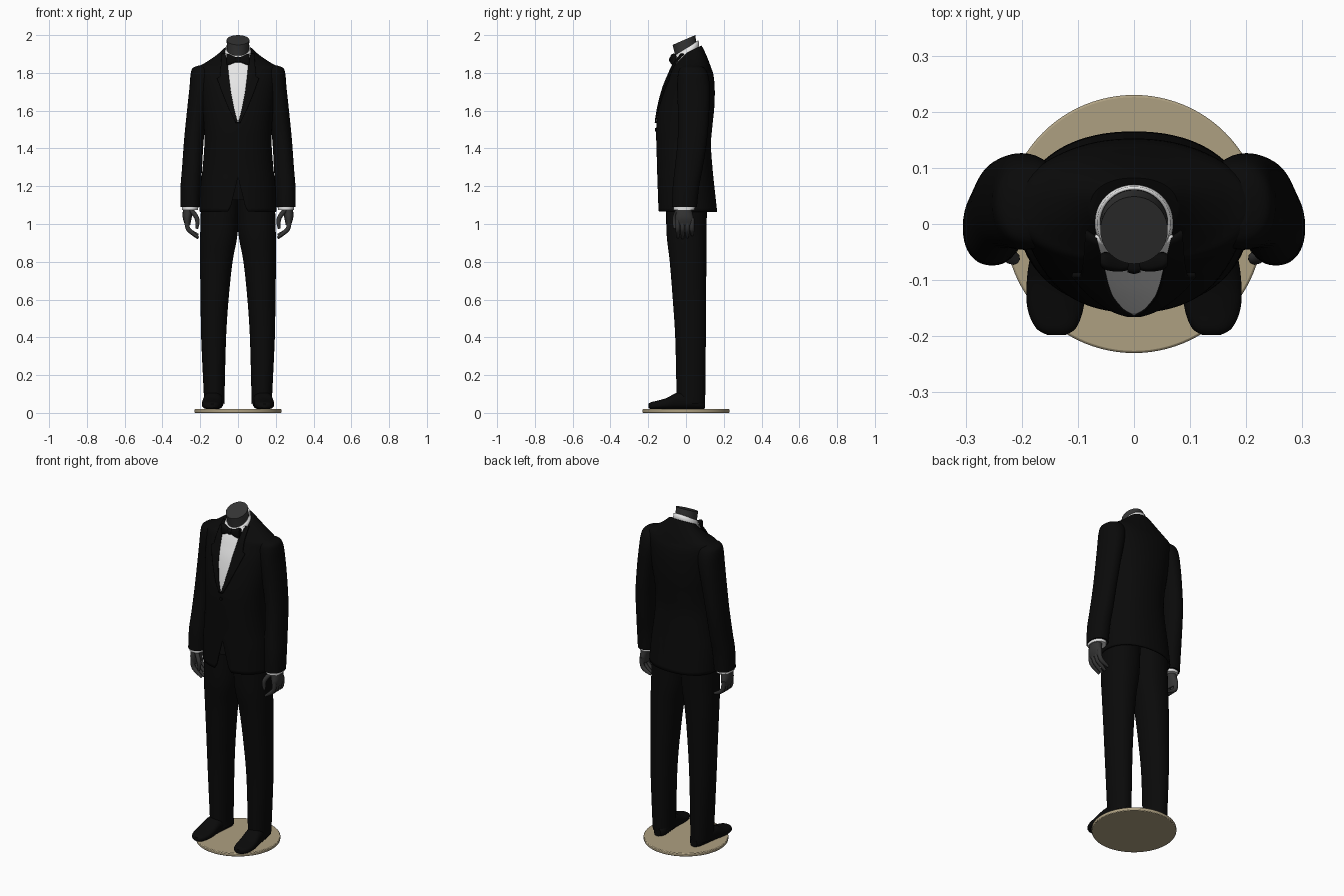
import bpy, bmesh, math
from mathutils import Vector

cube = bpy.data.objects.get("Cube")
if cube:
    bpy.data.objects.remove(cube, do_unlink=True)


def material(name, rgb):
    m = bpy.data.materials.new(name)
    m.use_nodes = True
    m.diffuse_color = (*rgb, 1)
    m.node_tree.nodes["Principled BSDF"].inputs["Base Color"].default_value = (*rgb, 1)
    return m


BLACK = material("black cloth", (0.003, 0.003, 0.003))
WHITE = material("white shirt", (0.8, 0.8, 0.8))
GREY = material("dark grey skin", (0.035, 0.035, 0.035))
BEIGE = material("beige base", (0.42, 0.35, 0.22))


def smooth(ob, angle=40):
    bpy.ops.object.select_all(action='DESELECT')
    ob.select_set(True)
    bpy.context.view_layer.objects.active = ob
    bpy.ops.object.shade_smooth_by_angle(angle=math.radians(angle))


def finish(bm, name, mat, thickness=0, offset=-1):
    bmesh.ops.recalc_face_normals(bm, faces=bm.faces)
    me = bpy.data.meshes.new(name)
    bm.to_mesh(me)
    bm.free()
    me.materials.append(mat)
    ob = bpy.data.objects.new(name, me)
    bpy.context.collection.objects.link(ob)
    smooth(ob)
    if thickness:
        mod = ob.modifiers.new("thickness", 'SOLIDIFY')
        mod.thickness, mod.offset = thickness, offset
    return ob


def resample(rows, sub=5):
    """Smooth curve through every column of a section table."""
    out = []
    for i in range(len(rows) - 1):
        p0, p1, p2 = rows[max(i - 1, 0)], rows[i], rows[i + 1]
        p3 = rows[min(i + 2, len(rows) - 1)]
        for k in range(sub):
            t = k / sub
            out.append([b + 0.5 * t * (c - a + t * (2*a - 5*b + 4*c - d + t * (3*(b - c) + d - a)))
                        for a, b, c, d in zip(p0, p1, p2, p3)])
    return out + [list(rows[-1])]


def loft(name, rows, mat, axis="z", n=2.2, seg=40, side=1, caps=(True, True),
         sub=5, thickness=0, shape=None):
    """Rows: position along axis, centre a, b, radius a, b, optional shear."""
    bm = bmesh.new()
    rings = []
    for row in resample(rows, sub):
        t, a, b, ra, rb = row[:5]
        shear = row[5] if len(row) > 5 else 0
        ring = []
        for k in range(seg):
            ang = 2 * math.pi * k / seg
            c, s = math.cos(ang), math.sin(ang)
            u = a + ra * math.copysign(abs(c) ** (2 / n), c)
            v = b + rb * math.copysign(abs(s) ** (2 / n), s)
            w = t + shear * (v - b)
            p = {"z": (u, v, w), "y": (u, w, v), "x": (w, u, v)}[axis]
            p = shape(*p) if shape else p
            ring.append(bm.verts.new((p[0] * side, p[1], p[2])))
        rings.append(ring)
    for r0, r1 in zip(rings, rings[1:]):
        for k in range(seg):
            j = (k + 1) % seg
            bm.faces.new((r0[k], r0[j], r1[j], r1[k]))
    for ring, cap in zip((rings[0], rings[-1]), caps):
        if cap:
            bm.faces.new(ring)
    return finish(bm, name, mat, thickness)


# Jacket body: height, half width, front y, back y, shear
BODY = [(1.065, .205, -.148, .165, 0), (1.2, .198, -.152, .15, 0), (1.3, .187, -.153, .14, 0),
        (1.42, .178, -.157, .132, 0), (1.52, .18, -.157, .14, 0), (1.62, .19, -.143, .15, 0),
        (1.72, .2, -.118, .152, 0), (1.79, .21, -.09, .145, 0), (1.83, .212, -.072, .132, 0),
        (1.855, .17, -.058, .12, .1), (1.89, .115, -.037, .1, .3), (1.92, .078, -.02, .082, .5)]
body_rows = [(z, 0, (f + b) / 2, w, (b - f) / 2, s) for z, w, f, b, s in BODY]


def cutaway(x, y, z):
    """Part the front edges below the button."""
    if y < 0 and z < 1.28:
        lift = 0.85 * max(0, 1 - abs(x) / 0.045)
        z = 1.28 - (1.28 - z) * (1 - lift)
    return x, y, z


loft("jacket_body", body_rows, BLACK, seg=80, caps=(False, True), thickness=0.008, shape=cutaway)

dense = resample(body_rows)


def chest_y(x, z):
    for r0, r1 in zip(dense, dense[1:]):
        if z <= r1[0]:
            break
    t = (z - r0[0]) / (r1[0] - r0[0])
    cy, w, d = [r0[i] + t * (r1[i] - r0[i]) for i in (2, 3, 4)]
    return cy - d * max(0, 1 - min(1, abs(x) / w) ** 2.2) ** (1 / 2.2)


def patch(name, rows, mat, lift, thickness, side=1, cols=10, sub=5):
    """Thin plate laid on the chest; rows: height, x from, x to."""
    bm = bmesh.new()
    grid = []
    for r0, r1 in zip(rows, rows[1:]):
        last = r1 is rows[-1]
        for k in range(sub + last):
            z, xa, xb = [p + (q - p) * k / sub for p, q in zip(r0, r1)]
            xs = [xa + (xb - xa) * i / cols for i in range(cols + 1)]
            grid.append([bm.verts.new((x * side, chest_y(x, z) - lift, z)) for x in xs])
    for g0, g1 in zip(grid, grid[1:]):
        for i in range(cols):
            bm.faces.new((g0[i], g0[i + 1], g1[i + 1], g1[i]))
    return finish(bm, name, mat, thickness, 0)


# Shirt front and lapels
LAPEL = [(1.535, .0, .012), (1.6, .018, .045), (1.7, .038, .085), (1.77, .047, .11),
         (1.78, .048, .095), (1.84, .054, .09), (1.9, .066, .085)]
patch("shirt_front", [(z, -a - .003, a + .003) for z, a, b in LAPEL], WHITE, .003, .006, cols=20)
for side, label in ((1, "left"), (-1, "right")):
    patch(label + "_lapel", LAPEL, BLACK, .006, .008, side)

# Button
loft("jacket_button", [(-.165, 0, 1.5, .009, .009), (-.15, 0, 1.5, .009, .009)],
     BLACK, axis="y", n=2, seg=20, sub=1)

# Neck and shirt collar
loft("neck", [(1.86, 0, .012, .062, .06, .5), (1.92, 0, 0, .059, .058, .45),
              (1.974, 0, -.011, .06, .06, .43)], GREY, n=2)
loft("shirt_collar", [(1.88, 0, .004, .073, .068, .6), (1.931, 0, .002, .066, .065, .62)],
     WHITE, n=2, caps=(False, False), sub=2, thickness=.006)

# Bow tie
for side, label in ((1, "left"), (-1, "right")):
    loft(label + "_bow", [(.004, -.07, 1.87, .01, .012), (.025, -.07, 1.87, .015, .019),
                          (.05, -.066, 1.871, .016, .03), (.06, -.064, 1.871, .011, .029)],
         BLACK, axis="x", n=3, seg=28, side=side)
loft("bow_knot", [(-.012, -.073, 1.87, .013, .013), (0, -.073, 1.87, .016, .016),
                  (.012, -.073, 1.87, .013, .013)], BLACK, axis="x", n=3, seg=24)

SLEEVE = [(1.09, .253, -.008, .052, .066), (1.2, .25, 0, .054, .07), (1.3, .243, .015, .053, .074),
          (1.45, .233, .034, .052, .078), (1.6, .215, .04, .055, .083), (1.72, .197, .04, .06, .086),
          (1.79, .188, .037, .063, .08), (1.825, .185, .033, .055, .065), (1.84, .18, .03, .025, .035)]
CUFF = [(1.075, .254, -.01, .043, .056), (1.11, .254, -.01, .045, .058)]
PALM = [(1.12, .256, -.01, .03, .038), (1.07, .264, -.01, .028, .042),
        (1.03, .269, -.008, .023, .048), (.995, .266, -.006, .014, .045)]
LEG = [(.05, .124, .026, .054, .074), (.1, .126, .026, .055, .076), (.4, .129, .024, .066, .081),
       (.6, .124, .018, .074, .088), (.8, .115, .011, .086, .097), (.95, .101, .003, .099, .106),
       (1.13, .095, .003, .1, .108)]
SHOE = [(.1, .12, .045, .022, .022), (.07, .12, .055, .042, .036), (0, .128, .064, .048, .046),
        (-.05, .134, .062, .05, .044), (-.1, .138, .049, .053, .031), (-.15, .14, .042, .05, .023),
        (-.185, .139, .039, .036, .018), (-.198, .138, .037, .016, .011)]


def digit(name, points, radius, side):
    """Rounded finger along a curve, turned into a mesh."""
    cu = bpy.data.curves.new(name, 'CURVE')
    cu.dimensions, cu.bevel_depth, cu.bevel_resolution = '3D', radius, 3
    cu.use_fill_caps, cu.resolution_u = True, 6
    sp = cu.splines.new('NURBS')
    sp.points.add(len(points) - 1)
    sp.use_endpoint_u, sp.order_u = True, 3
    for i, (pt, (x, y, z)) in enumerate(zip(sp.points, points)):
        pt.co = (x * side, y, z, 1)
        pt.radius = .55 if i == len(points) - 1 else 1
    cu.materials.append(GREY)
    ob = bpy.data.objects.new(name, cu)
    bpy.context.collection.objects.link(ob)
    bpy.ops.object.select_all(action='DESELECT')
    ob.select_set(True)
    bpy.context.view_layer.objects.active = ob
    bpy.ops.object.convert(target='MESH')
    smooth(bpy.context.view_layer.objects.active, 60)


# Paired limbs
for side, label in ((1, "left_"), (-1, "right_")):
    loft(label + "sleeve", SLEEVE, BLACK, side=side)
    loft(label + "shirt_cuff", CUFF, WHITE, side=side, sub=1)
    loft(label + "palm", PALM, GREY, side=side, seg=28)
    for i, finger in enumerate(("index", "middle", "ring", "little")):
        y = -.043 + .025 * i
        tip = (.93, .925, .93, .942)[i]
        digit(label + finger + "_finger",
              [(.27, y, 1.03), (.274, y, .985), (.248, y, .955), (.21, y, tip)], .0125, side)
    digit(label + "thumb", [(.25, -.04, 1.075), (.222, -.058, 1.045),
                            (.212, -.062, 1.01), (.218, -.06, .975)], .0125, side)
    loft(label + "trouser_leg", LEG, BLACK, side=side)
    loft(label + "shoe", SHOE, BLACK, axis="y", n=2.5, side=side,
         shape=lambda x, y, z: (x, y, max(z, .021)))

# Round display base
bm = bmesh.new()
bmesh.ops.create_cone(bm, cap_ends=True, segments=96, radius1=.23, radius2=.23, depth=.02)
bmesh.ops.translate(bm, vec=Vector((0, 0, .01)), verts=bm.verts)
base = finish(bm, "display_base", BEIGE)
bevel = base.modifiers.new("rounded_rim", 'BEVEL')
bevel.width, bevel.segments = .004, 2
